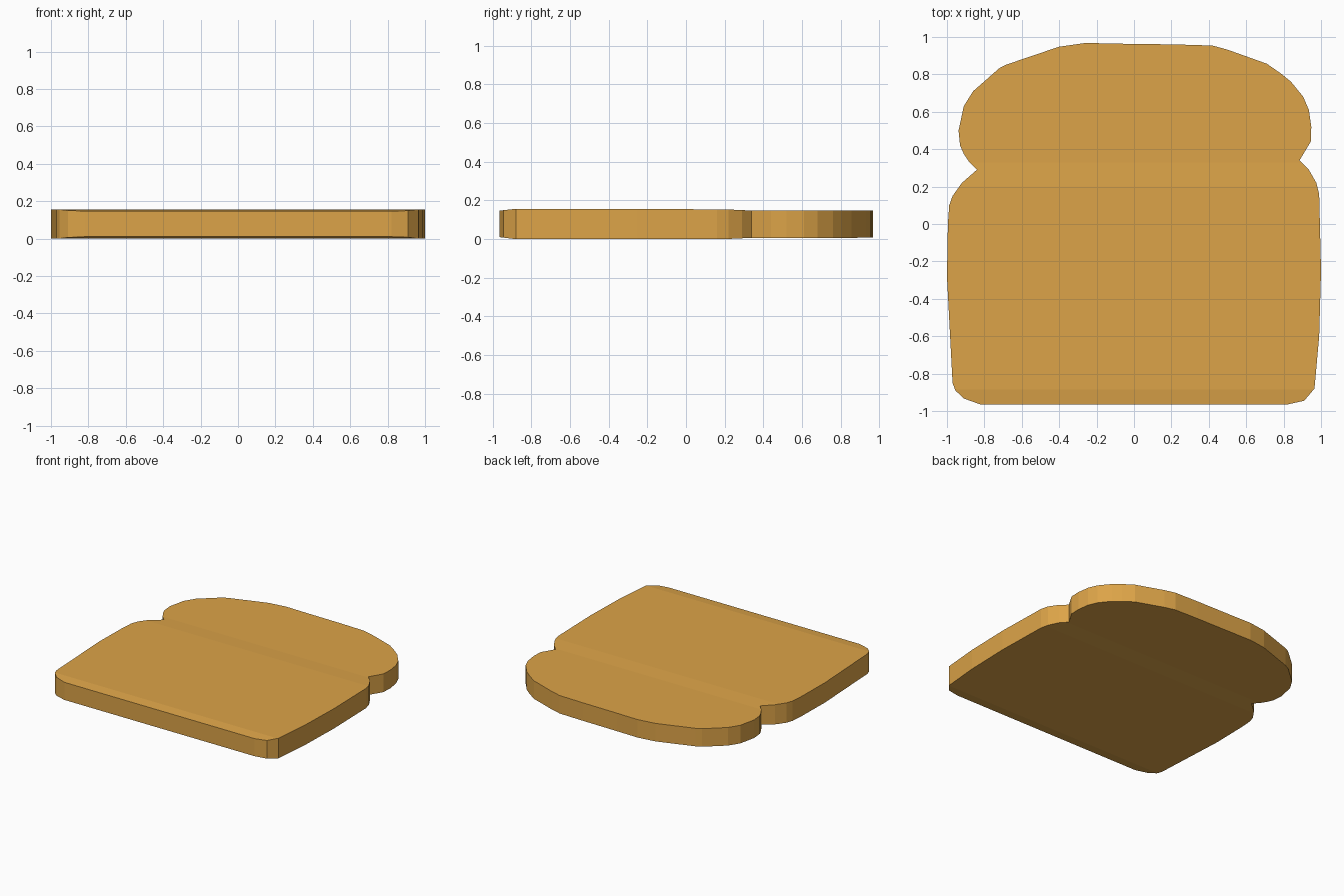
import bpy, bmesh

if "Cube" in bpy.data.objects:
    bpy.data.objects.remove(bpy.data.objects["Cube"])

# Slice outline seen from above, counter-clockwise
outline = [
    (0.82, -0.965), (0.91, -0.945), (0.965, -0.88), (0.99, -0.6), (1.0, -0.25),
    (0.99, 0.16), (0.975, 0.22), (0.935, 0.29), (0.885, 0.34), (0.945, 0.44),
    (0.948, 0.52), (0.935, 0.61), (0.905, 0.68), (0.84, 0.76), (0.785, 0.805),
    (0.71, 0.857), (0.5, 0.932), (0.42, 0.954), (0.22, 0.96), (-0.08, 0.964),
    (-0.26, 0.968), (-0.4, 0.948), (-0.68, 0.853), (-0.72, 0.833), (-0.86, 0.71),
    (-0.91, 0.63), (-0.938, 0.5), (-0.93, 0.42), (-0.91, 0.375), (-0.88, 0.33),
    (-0.84, 0.29), (-0.92, 0.22), (-0.97, 0.15), (-0.988, 0.1), (-0.995, 0.0),
    (-1.0, -0.28), (-0.97, -0.85), (-0.955, -0.89), (-0.91, -0.933), (-0.82, -0.965),
]

# Gentle thinning along the slice: (y, bottom z, top z)
stations = [(-0.965, 0.01, 0.147), (-0.885, 0.0, 0.156),
            (0.2, 0.0, 0.154), (0.33, 0.006, 0.148), (0.968, 0.007, 0.147)]


def heights(y):
    y = min(max(y, stations[0][0]), stations[-1][0])
    for (y0, b0, t0), (y1, b1, t1) in zip(stations, stations[1:]):
        if y <= y1:
            f = (y - y0) / (y1 - y0)
            return b0 + (b1 - b0) * f, t0 + (t1 - t0) * f
    return stations[-1][1:]


# Flat slice profile, cut across at the creases
bm = bmesh.new()
bm.faces.new([bm.verts.new((x, y, 0)) for x, y in outline])
for y, _, _ in stations[1:-1]:
    geom = bm.verts[:] + bm.edges[:] + bm.faces[:]
    bmesh.ops.bisect_plane(bm, geom=geom, dist=1e-5,
                           plane_co=(0, y, 0), plane_no=(0, 1, 0))

# Thickness: extrude, then shape top and bottom
base = bm.verts[:]
ext = bmesh.ops.extrude_face_region(bm, geom=bm.faces[:], use_keep_orig=True)
top = [g for g in ext["geom"] if isinstance(g, bmesh.types.BMVert)]
for v in base:
    v.co.z = heights(v.co.y)[0]
for v in top:
    v.co.z = heights(v.co.y)[1]
bmesh.ops.recalc_face_normals(bm, faces=bm.faces[:])

mesh = bpy.data.meshes.new("bread_slice")
bm.to_mesh(mesh)
bm.free()

# Toasted crust colour
crust = bpy.data.materials.new("toasted golden brown")
crust.diffuse_color = (0.72, 0.37, 0.065, 1)
crust.use_nodes = True
crust.node_tree.nodes["Principled BSDF"].inputs["Base Color"].default_value = crust.diffuse_color
mesh.materials.append(crust)

bread = bpy.data.objects.new("bread_slice", mesh)
bpy.context.collection.objects.link(bread)
